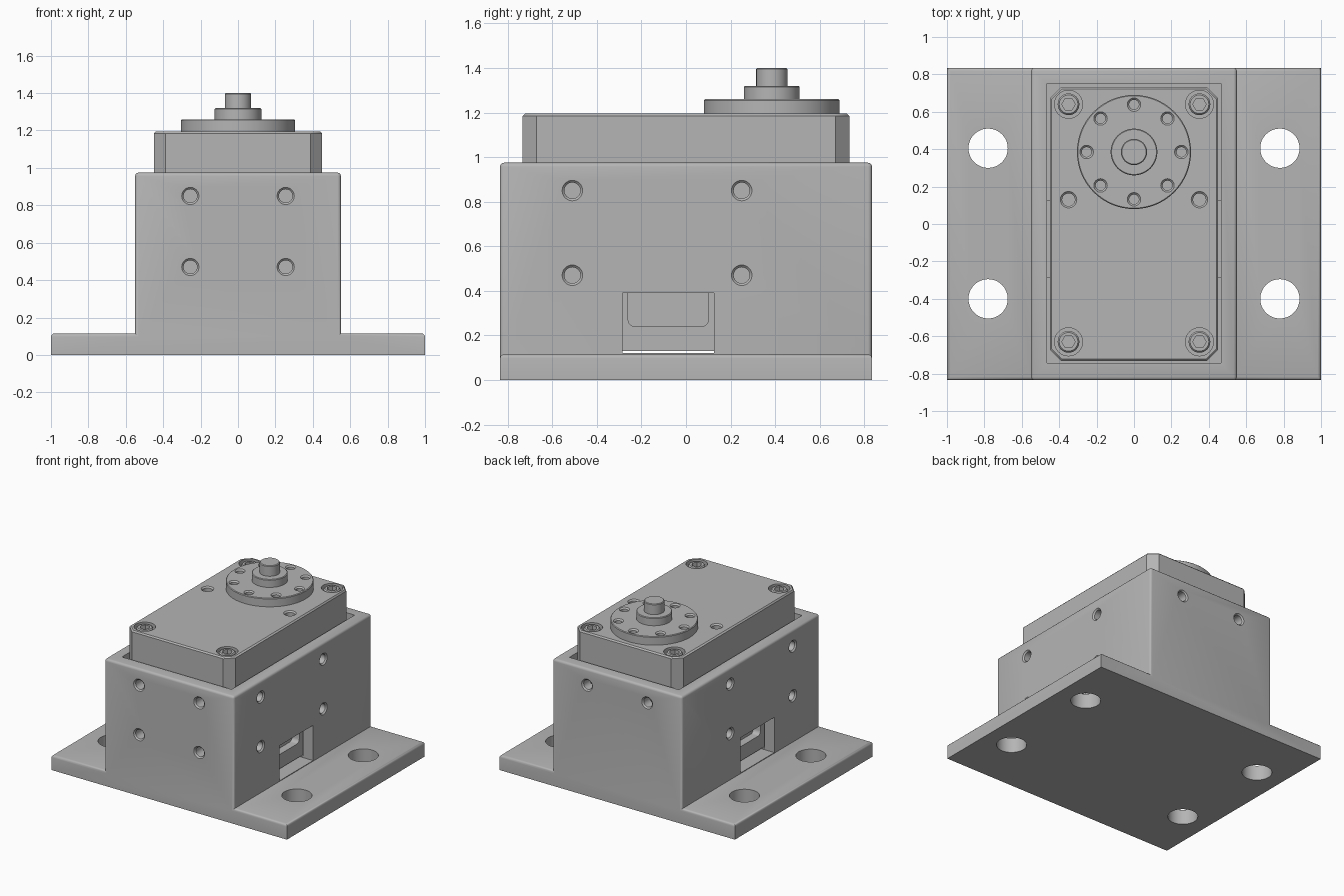
import bpy, bmesh, math
from mathutils import Matrix, Vector

cube = bpy.data.objects.get("Cube")
if cube:
    bpy.data.objects.remove(cube, do_unlink=True)

GREY = (0.46, 0.46, 0.46, 1)
mat = bpy.data.materials.new("plain grey")
mat.use_nodes = True
mat.diffuse_color = GREY
mat.node_tree.nodes["Principled BSDF"].inputs["Base Color"].default_value = GREY


def finish(name, bm):
    bmesh.ops.recalc_face_normals(bm, faces=bm.faces)
    mesh = bpy.data.meshes.new(name)
    bm.to_mesh(mesh)
    bm.free()
    mesh.materials.append(mat)
    ob = bpy.data.objects.new(name, mesh)
    bpy.context.collection.objects.link(ob)
    return ob


def activate(ob):
    bpy.ops.object.select_all(action='DESELECT')
    ob.select_set(True)
    bpy.context.view_layer.objects.active = ob


def smooth(ob):
    activate(ob)
    bpy.ops.object.shade_smooth_by_angle(angle=math.radians(35))


def cut(ob, cutter):
    mod = ob.modifiers.new("cut", 'BOOLEAN')
    mod.operation = 'DIFFERENCE'
    mod.solver = 'EXACT'
    mod.object = cutter
    activate(ob)
    bpy.ops.object.modifier_apply(modifier=mod.name)
    bpy.data.objects.remove(cutter, do_unlink=True)


def add_box(bm, lo, hi):
    lo, hi = Vector(lo), Vector(hi)
    m = Matrix.Translation((lo + hi) / 2) @ Matrix.Diagonal((*(hi - lo), 1))
    return bmesh.ops.create_cube(bm, size=1, matrix=m)["verts"]


def add_lathe(bm, profile, pos, axis=(0, 0, 1), sides=32):
    """Closed solid of revolution from (radius, height) pairs along axis."""
    m = Matrix.Translation(pos) @ Vector((0, 0, 1)).rotation_difference(Vector(axis)).to_matrix().to_4x4()
    rings = []
    for r, h in profile:
        rings.append([bm.verts.new(m @ Vector((r * math.cos(t), r * math.sin(t), h)))
                      for t in (math.tau * i / sides for i in range(sides))])
    bm.faces.new(rings[0][::-1])
    bm.faces.new(rings[-1])
    for a, b in zip(rings, rings[1:]):
        for i in range(sides):
            j = (i + 1) % sides
            bm.faces.new((a[i], a[j], b[j], b[i]))


def add_hole(bm, pos, axis, r, depth):
    """Drill shape with a countersunk mouth; axis points out of the surface."""
    c = 0.01
    add_lathe(bm, [(r, -depth), (r, -c), (r + c, 0), (r + c, 0.02)], pos, axis)


def add_prism(bm, points, direction):
    face = bm.faces.new([bm.verts.new(p) for p in points])
    new = bmesh.ops.extrude_face_region(bm, geom=[face])["geom"]
    bmesh.ops.translate(bm, vec=direction, verts=[g for g in new if isinstance(g, bmesh.types.BMVert)])


# Housing: flanged block with rounded upper edges
D = 0.835
bm = bmesh.new()
half = [(1, 0), (1, 0.115), (0.55, 0.115), (0.55, 0.975)]
outline = half + [(-x, z) for x, z in reversed(half)]
add_prism(bm, [(x, -D, z) for x, z in outline], (0, 2 * D, 0))
edges = []
for e in bm.edges:
    a, b = (v.co for v in e.verts)
    mid = (a + b) / 2
    concave = abs(mid.y) < 0.1 and abs(abs(mid.x) - 0.55) < 0.01 and mid.z < 0.2
    along_top = mid.z > 0.1 and abs(a.z - b.z) < 0.01
    if along_top and not concave or mid.z > 0.2:
        edges.append(e)
bmesh.ops.bevel(bm, geom=edges, offset=0.018, segments=3, profile=0.5, affect='EDGES')
housing = finish("housing", bm)

# Pocket for the body, cable slot, then bolt holes
bm = bmesh.new()
add_box(bm, (-0.465, -0.743, 0.13), (0.465, 0.75, 1.2))
cut(housing, finish("pocket_cutter", bm))
bm = bmesh.new()
add_box(bm, (-0.7, -0.285, 0.12), (0.7, 0.125, 0.39))
cut(housing, finish("slot_cutter", bm))

bm = bmesh.new()
for s in (-1, 1):
    for z in (0.85, 0.47):
        add_hole(bm, (s * 0.255, -D, z), (0, -1, 0), 0.036, 0.13)
        for y in (-0.51, 0.25):
            add_hole(bm, (s * 0.55, y, z), (s, 0, 0), 0.036, 0.12)
    add_hole(bm, (s * 0.255, D, 0.85), (0, 1, 0), 0.036, 0.13)
    for y in (-0.4, 0.405):
        add_lathe(bm, [(0.105, -0.1), (0.105, 0.3)], (s * 0.78, y, 0), sides=48)
cut(housing, finish("hole_cutter", bm))
smooth(housing)

# Actuator body: chamfered corners and a softened top rim
TOP = 1.195
bm = bmesh.new()
X, Y, C = 0.45, 0.733, 0.062
ring = [(X, Y - C), (X - C, Y), (C - X, Y), (-X, Y - C),
        (-X, C - Y), (C - X, -Y), (X - C, -Y), (X, C - Y)]
add_prism(bm, [(x, y, 0.13) for x, y in ring], (0, 0, TOP - 0.13))
rim = [e for e in bm.edges if all(v.co.z > 1 for v in e.verts)]
bmesh.ops.bevel(bm, geom=rim, offset=0.01, segments=1, affect='EDGES')
body = finish("actuator_body", bm)

screws = [(s * 0.35, y) for s in (-1, 1) for y in (-0.63, 0.64)]
bm = bmesh.new()
for x, y in screws:
    add_lathe(bm, [(0.075, -0.06), (0.075, 0.02)], (x, y, TOP))
for s in (-1, 1):
    add_hole(bm, (s * 0.35, 0.13, TOP), (0, 0, 1), 0.034, 0.1)
    # Connector recess with rounded lower corners
    verts = add_box(bm, (s * 0.45 - 0.06, -0.26, 0.24), (s * 0.45 + 0.06, 0.1, 0.42))
    corners = [e for e in bm.edges if all(v in verts for v in e.verts)
               and abs(e.verts[0].co.x - e.verts[1].co.x) > 0.1 and e.verts[0].co.z < 0.3]
    bmesh.ops.bevel(bm, geom=corners, offset=0.03, segments=4, profile=0.5, affect='EDGES')
cut(body, finish("body_cutter", bm))
smooth(body)

# Cap screws with hexagonal sockets
for i, (x, y) in enumerate(screws):
    bm = bmesh.new()
    add_lathe(bm, [(0.058, -0.065), (0.058, -0.012), (0.05, -0.003)], (x, y, TOP))
    screw = finish(f"cap_screw_{i + 1}", bm)
    bm = bmesh.new()
    add_lathe(bm, [(0.036, -0.04), (0.036, 0.02)], (x, y, TOP), sides=6)
    cut(screw, finish("hex_cutter", bm))
    smooth(screw)

# Output flange with a ring of eight holes
CY = 0.385
bm = bmesh.new()
add_lathe(bm, [(0.305, TOP - 0.01), (0.305, 1.255), (0.3, 1.26)], (0, CY, 0), sides=64)
flange = finish("output_flange", bm)
bm = bmesh.new()
for i in range(8):
    t = math.tau * i / 8
    add_hole(bm, (0.253 * math.cos(t), CY + 0.253 * math.sin(t), 1.26), (0, 0, 1), 0.026, 0.05)
cut(flange, finish("flange_cutter", bm))
smooth(flange)

# Stepped hub and shaft
for name, r, lo, hi in (("hub", 0.125, 1.25, 1.32), ("shaft", 0.07, 1.31, 1.4)):
    bm = bmesh.new()
    add_lathe(bm, [(r, lo), (r, hi - 0.005), (r - 0.005, hi)], (0, CY, 0), sides=48)
    smooth(finish(name, bm))
